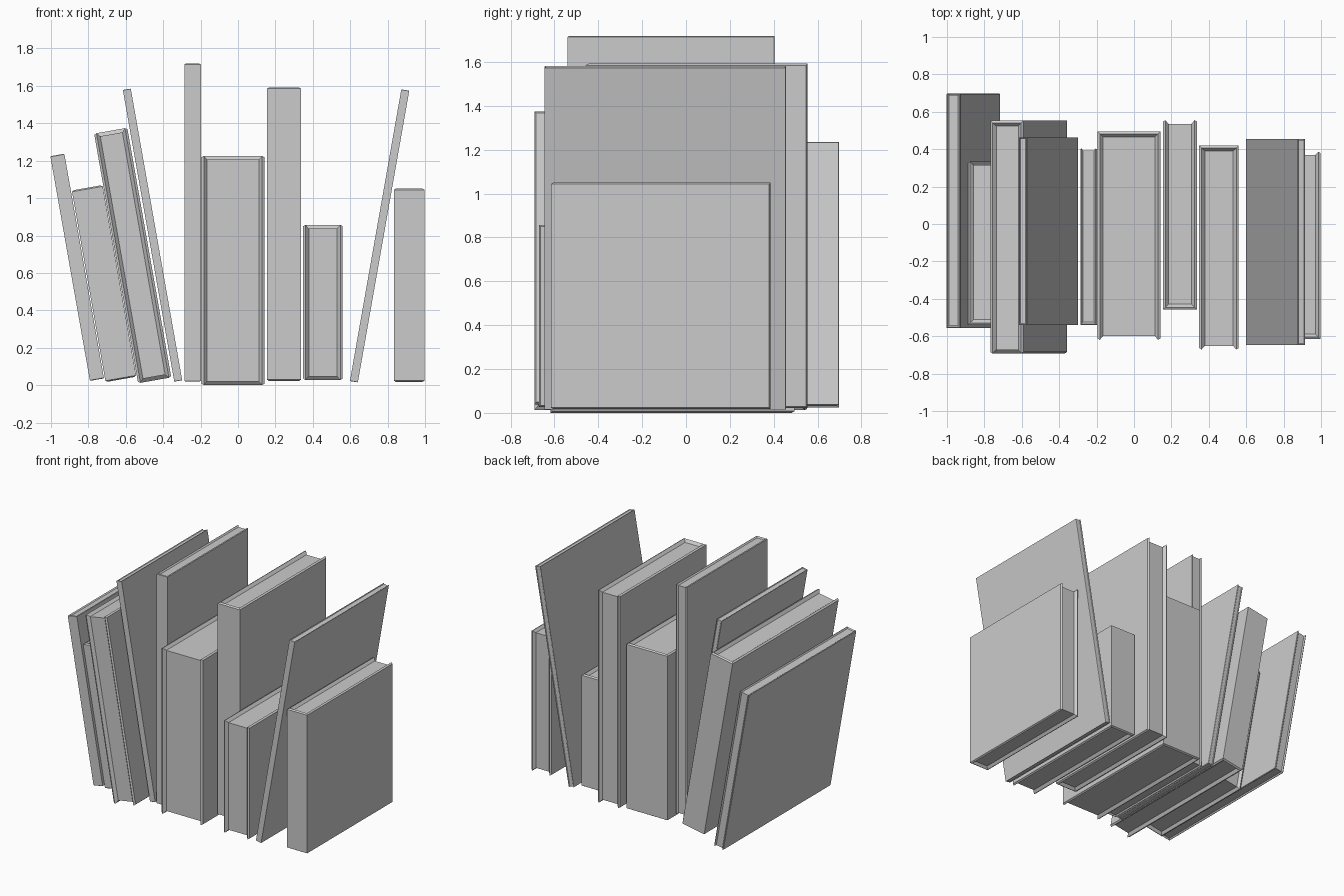
import bpy, bmesh, math

if "Cube" in bpy.data.objects:
    bpy.data.objects.remove(bpy.data.objects["Cube"])


def make_book(name, x, z, width, height, spine_y, fore_y, tilt=0):
    """Book with a wrap-round cover, a raised rim and sunken pages.
    The spine sits at spine_y, the open page edge at fore_y."""
    s = 1 if fore_y > spine_y else -1
    cy = (spine_y + fore_y) / 2
    depth = abs(fore_y - spine_y) / 2
    b = min(0.03, 0.17 * width)          # board thickness
    rise, sink = 0.25 * b, 0.4 * b       # rim height, page recess
    bm = bmesh.new()

    def layer(inset, out):
        # C-shaped path: over the top, down the page edge, back underneath
        h, f, k = height / 2 + out, depth - rise + out, -depth + inset
        path = [(k, h), (f, h), (f, -h), (k, -h)]
        left, right = [[bm.verts.new((sx * (width / 2 - inset), s * y, zz))
                        for y, zz in path] for sx in (-1, 1)]
        return left + right[::-1]

    loops = [layer(0, 0), layer(0.42 * b, rise), layer(b, -sink)]
    # Boards and spine
    o = loops[0]
    bm.faces.new(o[:4])
    bm.faces.new(o[4:])
    bm.faces.new((o[0], o[3], o[4], o[7]))
    # Rim and recess walls
    for p, q in zip(loops, loops[1:]):
        for i in range(8):
            j = (i + 1) % 8
            bm.faces.new((p[i], p[j], q[j], q[i]))
    # Page block: top, fore edge, bottom
    c = loops[2]
    for i in range(3):
        bm.faces.new((c[i], c[i + 1], c[6 - i], c[7 - i]))
    bmesh.ops.recalc_face_normals(bm, faces=bm.faces)

    mesh = bpy.data.meshes.new(name)
    bm.to_mesh(mesh)
    bm.free()
    ob = bpy.data.objects.new(name, mesh)
    ob.location = (x, cy, z)
    ob.rotation_euler.y = math.radians(tilt)
    bpy.context.collection.objects.link(ob)


# name, centre x, centre z, width, height, spine y, fore-edge y, tilt
books = [
    ("book_far_left",       -0.860, 0.630, 0.076, 1.213, -0.555, 0.698, -10),
    ("book_short_leaning",  -0.716, 0.543, 0.167, 1.026, -0.540, 0.333, -10),
    ("book_thick_leaning",  -0.563, 0.693, 0.180, 1.340, 0.553, -0.692, -10),
    ("book_thin_leaning",   -0.457, 0.802, 0.043, 1.580, -0.540, 0.463, -10),
    ("book_tallest",        -0.243, 0.869, 0.088, 1.692, -0.540, 0.404, 0),
    ("book_widest",         -0.027, 0.613, 0.337, 1.210, 0.495, -0.619, 0),
    ("book_tall",           0.246, 0.807, 0.182, 1.556, -0.458, 0.555, 0),
    ("book_shortest",       0.454, 0.442, 0.211, 0.815, 0.420, -0.671, 0),
    ("book_thin_right",     0.757, 0.798, 0.043, 1.580, -0.646, 0.455, 10),
    ("book_far_right",      0.915, 0.534, 0.164, 1.020, -0.616, 0.386, 0),
]
for spec in books:
    make_book(*spec)
